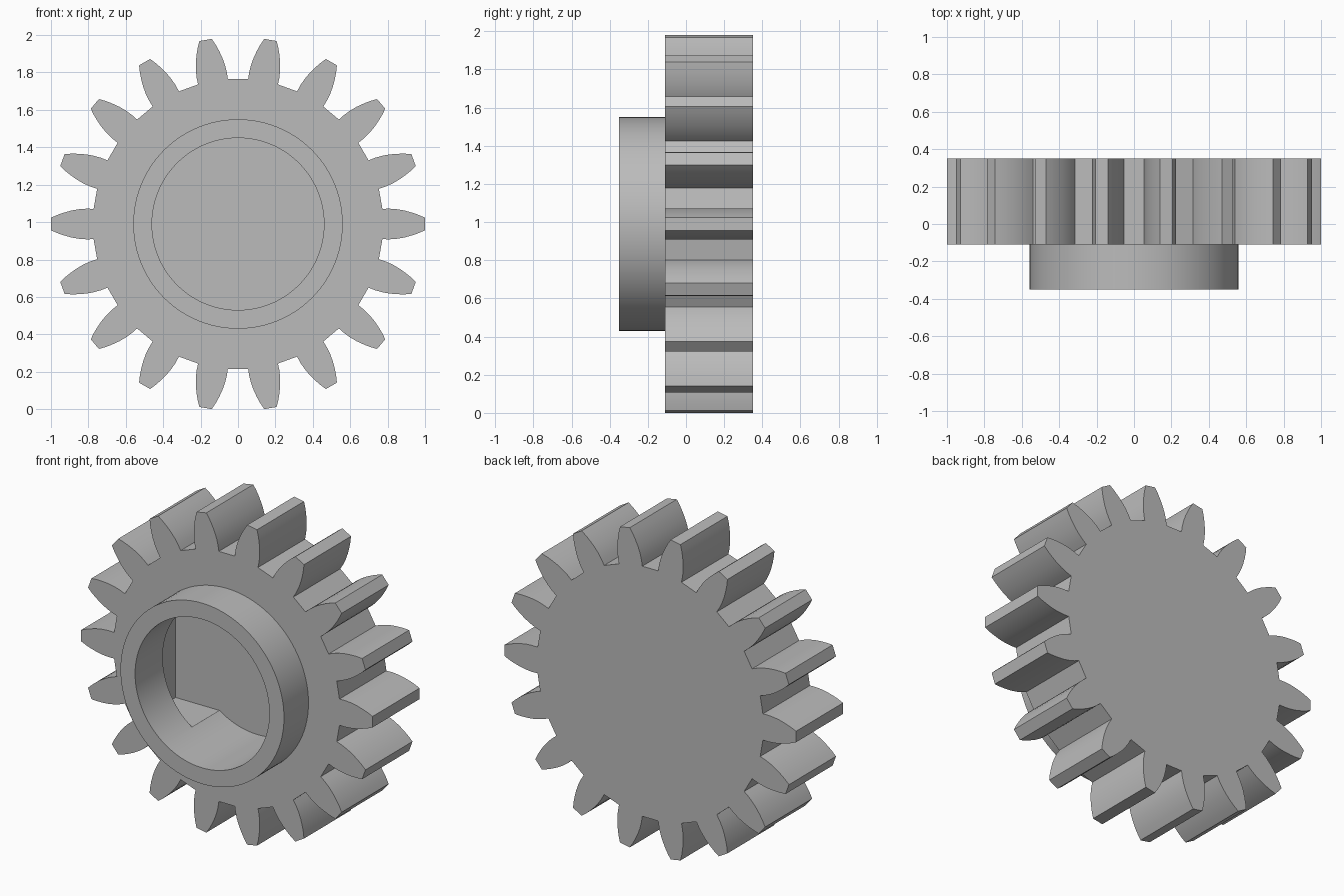
import bpy, bmesh, math
from mathutils import Vector

cube = bpy.data.objects.get("Cube")
if cube:
    bpy.data.objects.remove(cube, do_unlink=True)

TEETH = 18
CENTRE_Z = 0.99
FACE_Y, BACK_Y, BOSS_Y = -0.11, 0.35, -0.35
FLOOR_Y = 0.19

grey = bpy.data.materials.new("plain grey")
grey.use_nodes = True
grey.diffuse_color = (0.5, 0.5, 0.5, 1)
grey.node_tree.nodes["Principled BSDF"].inputs["Base Color"].default_value = (0.5, 0.5, 0.5, 1)


def prism(name, outline, y0, y1):
    """Extrude an (x, z) outline along y, centred on the axle."""
    bm = bmesh.new()
    face = bm.faces.new([bm.verts.new((x, y0, z + CENTRE_Z)) for x, z in outline])
    ext = bmesh.ops.extrude_face_region(bm, geom=[face])
    bmesh.ops.translate(bm, vec=Vector((0, y1 - y0, 0)),
                        verts=[v for v in ext["geom"] if isinstance(v, bmesh.types.BMVert)])
    bmesh.ops.recalc_face_normals(bm, faces=bm.faces)
    mesh = bpy.data.meshes.new(name)
    bm.to_mesh(mesh)
    bm.free()
    mesh.materials.append(grey)
    obj = bpy.data.objects.new(name, mesh)
    bpy.context.scene.collection.objects.link(obj)
    return obj


def circle(radius, n=96):
    return [(radius * math.cos(math.tau * i / n), radius * math.sin(math.tau * i / n))
            for i in range(n)]


def combine(target, other, operation):
    """Apply a boolean and remove the helper."""
    mod = target.modifiers.new(operation, "BOOLEAN")
    mod.operation, mod.object, mod.solver = operation, other, "EXACT"
    graph = bpy.context.evaluated_depsgraph_get()
    graph.update()
    mesh = bpy.data.meshes.new_from_object(target.evaluated_get(graph))
    target.modifiers.clear()
    target.data = mesh
    bpy.data.objects.remove(other, do_unlink=True)


# Tooth flank from root to tip: radius along the tooth, half width
flank = [(0.772, 0.081), (0.81, 0.082), (0.85, 0.079), (0.89, 0.072),
         (0.93, 0.061), (0.965, 0.049), (0.999, 0.034)]
tooth = [(r, -w) for r, w in flank] + [(r, w) for r, w in reversed(flank)]
outline = []
for i in range(TEETH):
    a = math.tau * i / TEETH
    c, s = math.cos(a), math.sin(a)
    outline += [(x * c - z * s, x * s + z * c) for x, z in tooth]

# Toothed wheel with a round boss on the front
gear = prism("gear", outline, FACE_Y, BACK_Y)
combine(gear, prism("boss", circle(0.56), BOSS_Y, FACE_Y + 0.05), "UNION")

# Blind bore and the wider slot undercut behind the boss
combine(gear, prism("bore_cutter", circle(0.46), BOSS_Y - 0.1, FLOOR_Y), "DIFFERENCE")
slot = [(-0.56, -0.38), (0.56, -0.38), (0.56, 0.38), (-0.56, 0.38)]
combine(gear, prism("slot_cutter", slot, FACE_Y + 0.03, FLOOR_Y), "DIFFERENCE")

# Smooth curved walls, sharp corners
bpy.ops.object.select_all(action="DESELECT")
gear.select_set(True)
bpy.context.view_layer.objects.active = gear
bpy.ops.object.shade_smooth_by_angle(angle=math.radians(25))
